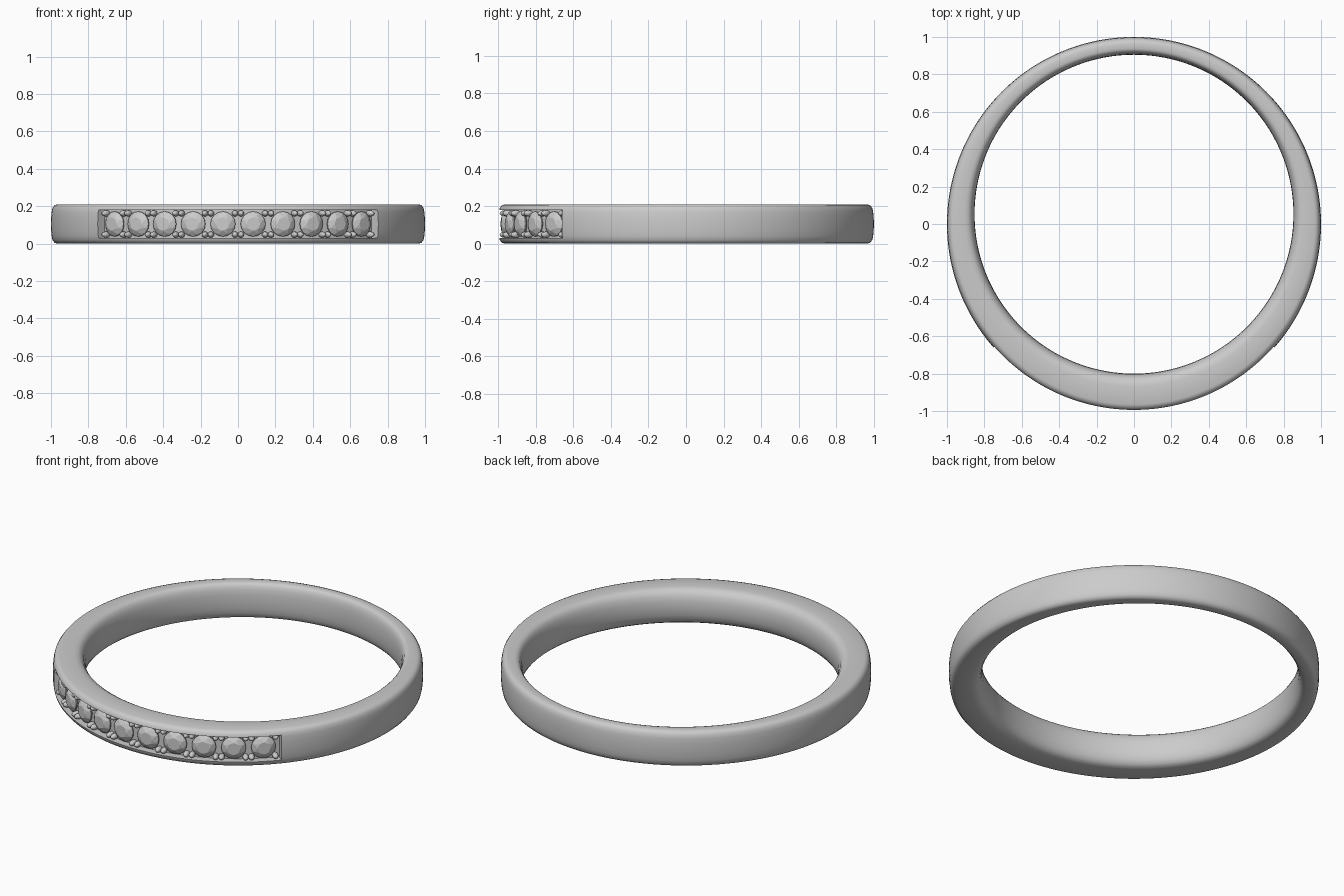
import bpy, bmesh
from math import sin, cos, pi, radians
from mathutils import Matrix, Vector

if "Cube" in bpy.data.objects:
    bpy.data.objects.remove(bpy.data.objects["Cube"])

H = 0.21                       # band height
R_OUT = 1.0                    # outer circle
R_IN, C_IN = 0.8525, 0.0525    # inner circle, shifted back so the front is thicker
STEP = 9.6                     # degrees between stones
COUNT = 10
FLOOR = 0.95                   # radius of channel floor


def make_object(name, bm, smooth=None):
    bmesh.ops.recalc_face_normals(bm, faces=bm.faces)
    me = bpy.data.meshes.new(name)
    bm.to_mesh(me)
    bm.free()
    ob = bpy.data.objects.new(name, me)
    bpy.context.collection.objects.link(ob)
    if smooth:
        bpy.ops.object.select_all(action='DESELECT')
        bpy.context.view_layer.objects.active = ob
        ob.select_set(True)
        bpy.ops.object.shade_smooth_by_angle(angle=radians(smooth))
    return ob


def bridge(bm, a, b):
    for i in range(len(a)):
        j = (i + 1) % len(a)
        bm.faces.new((a[i], a[j], b[j], b[i]))


# Band: rounded section swept between two eccentric circles
outer = [(0.035, 0.105), (0.02, 0.1), (0.009, 0.086), (0.004, 0.065), (0.001, 0.035), (0, 0)]
inner = [(0, 0), (0.015, 0.04), (0.06, 0.07), (0.13, 0.09), (0.22, 0.101), (0.34, 0.105)]
section = [('o', d, z) for d, z in outer] + [('o', d, -z) for d, z in outer[-2::-1]]
section += [('i', d, -z) for d, z in inner[::-1]] + [('i', d, z) for d, z in inner[1:]]
bm = bmesh.new()
rings = []
SEG = 192
for k in range(SEG):
    a = 2 * pi * k / SEG
    p_out = Vector((R_OUT * cos(a), R_OUT * sin(a), 0))
    p_in = Vector((R_IN * cos(a), C_IN + R_IN * sin(a), 0))
    thick = (p_out - p_in).length
    ring = []
    for side, d, z in section:
        t = d / thick if side == 'o' else 1 - d
        p = p_out.lerp(p_in, t)
        ring.append(bm.verts.new((p.x, p.y, H / 2 + z)))
    rings.append(ring)
for k in range(SEG):
    bridge(bm, rings[k], rings[(k + 1) % SEG])
band = make_object("band", bm)

# Channel cutter: curved box across the front
bm = bmesh.new()
cuts = []
for k in range(61):
    a = radians(-90 - 48.6 + 97.2 * k / 60)
    cuts.append([bm.verts.new((r * cos(a), r * sin(a), z))
                 for r, z in ((FLOOR, 0.031), (1.1, 0.031), (1.1, 0.179), (FLOOR, 0.179))])
for k in range(60):
    bridge(bm, cuts[k], cuts[k + 1])
bm.faces.new(cuts[0])
bm.faces.new(cuts[-1])
cutter = make_object("channel_cutter", bm)

mod = band.modifiers.new("channel", 'BOOLEAN')
mod.operation = 'DIFFERENCE'
mod.solver = 'EXACT'
mod.object = cutter
bpy.context.view_layer.objects.active = band
band.select_set(True)
bpy.ops.object.modifier_apply(modifier="channel")
bpy.data.objects.remove(cutter)
bpy.ops.object.select_all(action='DESELECT')
band.select_set(True)
bpy.context.view_layer.objects.active = band
bpy.ops.object.shade_smooth_by_angle(angle=radians(35))


def on_band(deg, radius, z):
    """Local z points outward, local y points up the band."""
    a = radians(deg - 90)
    n = Vector((cos(a), sin(a), 0))
    up = Vector((0, 0, 1))
    m = Matrix((up.cross(n), up, n)).transposed().to_4x4()
    m.translation = n * radius + up * z
    return m


# Round-cut stone: table, crown, girdle and pavilion
bm = bmesh.new()
for r, z, n, turn in ((0.036, 0.024, 8, 0), (0.055, 0.014, 8, 0.5),
                      (0.067, 0.003, 16, 0), (0.067, -0.003, 16, 0)):
    for i in range(n):
        a = 2 * pi * (i + turn) / n
        bm.verts.new((r * cos(a), r * sin(a), z))
bm.verts.new((0, 0, -0.055))
bmesh.ops.convex_hull(bm, input=bm.verts)
stone = make_object("stone", bm)

# Small rounded bead that grips the stone
bm = bmesh.new()
bmesh.ops.create_uvsphere(bm, u_segments=16, v_segments=10, radius=0.0165,
                          matrix=Matrix.Diagonal((1, 1, 1.7, 1)))
bead = make_object("bead", bm, 60)


def place(source, name, matrix):
    ob = bpy.data.objects.new(name, source.data)
    ob.matrix_world = matrix
    bpy.context.collection.objects.link(ob)


# Row of stones, four beads each
for i in range(COUNT):
    deg = (i - (COUNT - 1) / 2) * STEP
    place(stone, f"stone_{i + 1}", on_band(deg, 0.963, H / 2))
    for sx in (-1, 1):
        for sz in (-1, 1):
            place(bead, f"bead_{i + 1}", on_band(deg + sx * 3.85, 0.964, H / 2 + sz * 0.057))
bpy.data.objects.remove(stone)
bpy.data.objects.remove(bead)
